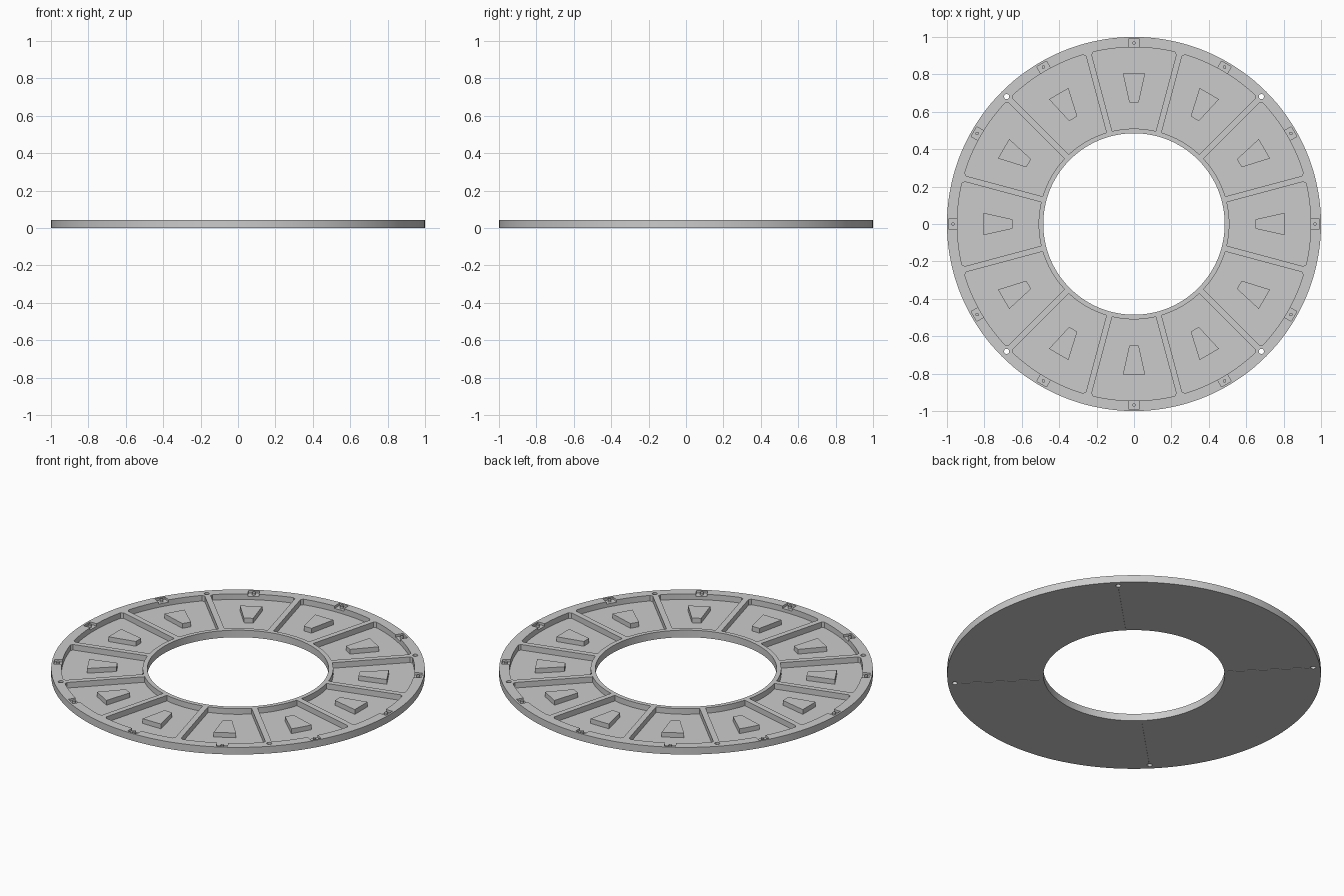
import bpy, bmesh
from math import sin, cos, asin, pi, radians
from mathutils import Matrix

cube = bpy.data.objects.get("Cube")
if cube:
    bpy.data.objects.remove(cube, do_unlink=True)

HEIGHT, FLOOR, OUTER, INNER = 0.042, 0.009, 1.0, 0.485
POCKET_IN, POCKET_OUT, RIB_HALF = 0.51, 0.945, 0.016

grey = bpy.data.materials.new("matte grey")
grey.use_nodes = True
grey.diffuse_color = (0.6, 0.6, 0.6, 1)
grey.node_tree.nodes["Principled BSDF"].inputs["Base Color"].default_value = (0.6, 0.6, 0.6, 1)


def prism(bm, points, z0, z1, angle=0.0):
    """Extrude a flat outline between two heights, turned about the centre."""
    turn = Matrix.Rotation(angle, 3, 'Z')
    low = [bm.verts.new(turn @ Matrix.Translation((x, y, z0)).translation) for x, y in points]
    high = [bm.verts.new(v.co + Matrix.Translation((0, 0, z1 - z0)).translation) for v in low]
    bm.faces.new(low[::-1])
    bm.faces.new(high)
    for i in range(len(low)):
        j = (i + 1) % len(low)
        bm.faces.new((low[i], low[j], high[j], high[i]))


def circle(x, y, r, n):
    return [(x + r * cos(2 * pi * i / n), y + r * sin(2 * pi * i / n)) for i in range(n)]


def box(x0, x1, half):
    return [(x0, -half), (x1, -half), (x1, half), (x0, half)]


def arc(r, half, n):
    return [(r * cos(a), r * sin(a)) for a in (half * (2 * i / n - 1) for i in range(n + 1))]


def finish(bm, name):
    bmesh.ops.recalc_face_normals(bm, faces=bm.faces)
    mesh = bpy.data.meshes.new(name)
    bm.to_mesh(mesh)
    bm.free()
    mesh.materials.append(grey)
    obj = bpy.data.objects.new(name, mesh)
    bpy.context.collection.objects.link(obj)
    return obj


def activate(obj):
    bpy.ops.object.select_all(action='DESELECT')
    obj.select_set(True)
    bpy.context.view_layer.objects.active = obj


# Pocket outline: straight sides parallel to the ribs, clipped outer corners
def pocket_outline():
    side = radians(15)
    outer = arc(POCKET_OUT, side - asin((RIB_HALF + 0.012) / POCKET_OUT), 14)
    r = POCKET_OUT - 0.012
    a = side - asin(RIB_HALF / r)
    inner = arc(POCKET_IN, side - asin(RIB_HALF / POCKET_IN), 8)
    return ([(r * cos(a), -r * sin(a))] + outer + [(r * cos(a), r * sin(a))] + inner[::-1])


# Flat ring body
bm = bmesh.new()
N = 144
rings = [[bm.verts.new((x, y, z)) for x, y in circle(0, 0, r, N)]
         for r, z in ((INNER, 0), (OUTER, 0), (OUTER, HEIGHT), (INNER, HEIGHT))]
for k in range(4):
    a, b = rings[k], rings[(k + 1) % 4]
    for i in range(N):
        j = (i + 1) % N
        bm.faces.new((a[i], a[j], b[j], b[i]))
ring = finish(bm, "ring_tray")

# Cutters: pockets, rim notches, screw holes and underside seams
pockets, notches, holes = bmesh.new(), bmesh.new(), bmesh.new()
for k in range(12):
    a = radians(30 * k)
    prism(pockets, pocket_outline(), FLOOR, HEIGHT + 0.02, a)
    prism(notches, box(POCKET_OUT - 0.015, 0.988, 0.03), HEIGHT - 0.014, HEIGHT + 0.02, a)
for k in range(4):
    a = radians(45 + 90 * k)
    prism(holes, circle(0.963, 0, 0.014, 16), -0.02, HEIGHT + 0.02, a)
    prism(holes, box(0.505, 0.94, 0.002), -0.02, 0.004, a)

for bm, name in ((pockets, "pocket_cutter"), (notches, "notch_cutter"), (holes, "hole_cutter")):
    cutter = finish(bm, name)
    cutter.hide_render = True
    activate(ring)
    mod = ring.modifiers.new(name, 'BOOLEAN')
    mod.operation = 'DIFFERENCE'
    mod.solver = 'EXACT'
    mod.object = cutter
    bpy.ops.object.modifier_apply(modifier=mod.name)
    bpy.data.objects.remove(cutter, do_unlink=True)
activate(ring)
bpy.ops.object.shade_smooth_by_angle(angle=radians(30))

# Wedge blocks in the pockets and small studs in the notches
blocks, studs = bmesh.new(), bmesh.new()
wedge = [(0.65, -0.025), (0.805, -0.06), (0.805, 0.06), (0.65, 0.025)]
for k in range(12):
    a = radians(30 * k)
    prism(blocks, wedge, FLOOR - 0.002, 0.037, a)
    prism(studs, circle(0.968, 0, 0.009, 12), HEIGHT - 0.016, HEIGHT, a)
finish(blocks, "wedge_blocks")
finish(studs, "rim_studs")
